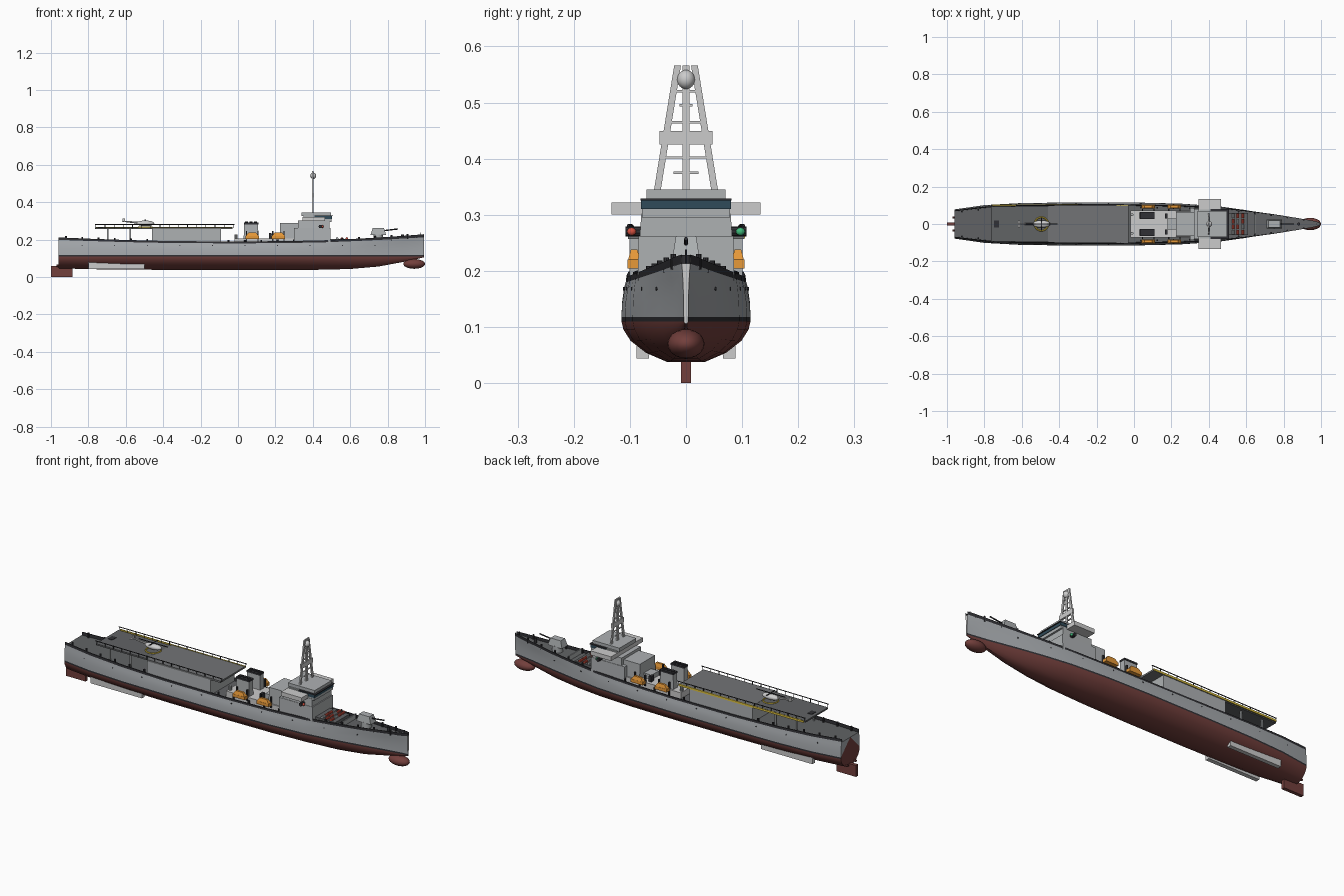
import bpy, bmesh, math
from mathutils import Vector

if "Cube" in bpy.data.objects:
    bpy.data.objects.remove(bpy.data.objects["Cube"])

def mat(name, r, g, b):
    m = bpy.data.materials.new(name)
    m.diffuse_color = (r, g, b, 1)
    m.use_nodes = True
    m.node_tree.nodes["Principled BSDF"].inputs["Base Color"].default_value = m.diffuse_color
    return m

GREY = mat("hull_grey", .38, .40, .42)
LIGHT = mat("light_grey", .58, .60, .60)
MID = mat("house_grey", .42, .44, .45)
DECK = mat("deck_grey", .12, .125, .13)
ROOF = mat("roof_grey", .17, .175, .18)
BLACK = mat("black", .03, .03, .035)
RED = mat("antifouling", .17, .05, .045)
ORANGE = mat("orange", .8, .32, .04)
YELLOW = mat("yellow", .75, .55, .05)
GLASS = mat("glass", .03, .07, .10)
SIGNAL = mat("signal_red", .65, .08, .05)
GREEN = mat("signal_green", .05, .5, .2)

def finish(name, bm, mats, smooth=False):
    bmesh.ops.recalc_face_normals(bm, faces=bm.faces)
    me = bpy.data.meshes.new(name)
    bm.to_mesh(me)
    bm.free()
    for m in mats:
        me.materials.append(m)
    ob = bpy.data.objects.new(name, me)
    bpy.context.collection.objects.link(ob)
    if smooth:
        bpy.ops.object.select_all(action='DESELECT')
        ob.select_set(True)
        bpy.context.view_layer.objects.active = ob
        bpy.ops.object.shade_smooth_by_angle(angle=math.radians(35))
    return ob

def box(name, x0, x1, y0, y1, z0, z1, m, top=1.0, slant=0.0):
    """Box by extents; top scales the upper face in y, slant pulls its front edge aft."""
    bm = bmesh.new()
    bmesh.ops.create_cube(bm, size=1)
    cy = (y0 + y1) / 2
    for v in bm.verts:
        up, fwd = v.co.z > 0, v.co.x > 0
        v.co = Vector((x1 if fwd else x0, y1 if v.co.y > 0 else y0, z1 if up else z0))
        if up:
            v.co.y = cy + (v.co.y - cy) * top
            v.co.x -= slant if fwd else -slant
    return finish(name, bm, [m])

def pair(name, x0, x1, y0, y1, z0, z1, m, **k):
    for s, side in ((1, "left"), (-1, "right")):
        a, b = sorted((s * y0, s * y1))
        box(f"{name}_{side}", x0, x1, a, b, z0, z1, m, **k)

def rod(name, a, b, r, m, seg=8, r2=None):
    a, b = Vector(a), Vector(b)
    bm = bmesh.new()
    bmesh.ops.create_cone(bm, cap_ends=True, segments=seg, radius1=r, radius2=r if r2 is None else r2, depth=(b - a).length)
    bm.transform((b - a).to_track_quat('Z', 'Y').to_matrix().to_4x4())
    bmesh.ops.translate(bm, verts=bm.verts, vec=(a + b) / 2)
    return finish(name, bm, [m], True)

def ball(name, c, s, m):
    bm = bmesh.new()
    bmesh.ops.create_uvsphere(bm, u_segments=20, v_segments=12, radius=1)
    bmesh.ops.scale(bm, verts=bm.verts, vec=s)
    bmesh.ops.translate(bm, verts=bm.verts, vec=c)
    return finish(name, bm, [m], True)

# Hull stations: x, deck half width, waterline half width, keel z, sheer z
ST = [(-.96, .072, .078, .047, .212), (-.8, .092, .101, .042, .205), (-.6, .103, .112, .040, .198),
      (-.35, .106, .115, .038, .192), (0, .104, .115, .038, .190), (.25, .099, .109, .038, .192),
      (.45, .089, .095, .039, .196), (.6, .072, .074, .043, .203), (.75, .052, .047, .056, .211),
      (.88, .031, .021, .080, .220), (.96, .017, .008, .097, .226), (.995, .008, .004, .106, .229)]

def station(x):
    for a, b in zip(ST, ST[1:]):
        if x <= b[0]:
            t = (x - a[0]) / (b[0] - a[0])
            return [p + (q - p) * t for p, q in zip(a, b)]
    return list(ST[-1])

def section(s):
    x, d, w, k, h = s
    pts = [(0, k)]
    pts += [(w * f, k + (.110 - k) * g) for f, g in ((.3, .0), (.62, .22), (.86, .52), (.97, .8), (1, 1))]
    pts += [(w * 1.0, .118)]
    pts += [(w + (d - w) * f, .118 + (h - .118) * g) for f, g in ((.12, .35), (.5, .68), (.88, .86), (1, 1))]
    pts += [(d * .95, h), (d * .94, h - .016), (0, h - .016)]
    return [(x, y, z) for y, z in pts]

ROW = [2, 2, 2, 2, 2, 1, 0, 0, 0, 1, 1, 1, 3]
bm = bmesh.new()
grids = []
for sgn in (1, -1):
    rows = [[bm.verts.new((x, sgn * y, z)) for x, y, z in section(s)] for s in ST]
    for a, b in zip(rows, rows[1:]):
        for j in range(len(ROW)):
            bm.faces.new((a[j], a[j + 1], b[j + 1], b[j])).material_index = ROW[j]
    grids.append(rows)
    for r, lo in ((rows[0], 2), (rows[-1], 4)):   # transom and stem caps
        bm.faces.new(r[:7] + [r[-1]]).material_index = lo
        bm.faces.new(r[6:]).material_index = 0 if lo == 2 else 4
bmesh.ops.remove_doubles(bm, verts=bm.verts, dist=1e-5)
finish("hull", bm, [GREY, BLACK, RED, DECK, LIGHT], True)

# Underwater fittings
ball("bow_bulb", (.942, 0, .070), (.058, .033, .026), RED)
box("rudder", -1.0, -.885, -.009, .009, 0, .06, RED)
pair("stabiliser_fin", -.8, -.5, .066, .088, .044, .084, LIGHT)
for s in (1, -1):
    rod("propeller_shaft", (-.97, s * .035, .06), (-.75, s * .035, .065), .006, RED)

# Hangar and flight deck
box("hangar", -.46, -.09, -.101, .101, .175, .258, MID)
box("flight_deck_aft", -.765, -.46, -.094, .094, .257, .265, DECK)
box("hangar_roof", -.46, -.03, -.103, .103, .257, .266, ROOF)
box("deck_edge_line", -.76, -.03, .100, .105, .258, .268, YELLOW)
for s in (1, -1):
    rod("deck_rail", (-.765, s * .097, .281), (-.02, s * .103, .281), .0025, BLACK, 6)
    for i in range(16):
        x = -.76 + i * .049
        y = s * (.094 if x < -.46 else .1)
        rod("rail_post", (x, y, .262), (x, y, .281), .0016, BLACK, 5)
box("deck_hatch", -.748, -.722, -.018, .018, .263, .267, BLACK)
for x in (-.7, -.58):
    pair("deck_support", x, x + .008, .07, .078, .18, .258, MID)

# Landing ring
bpy.ops.mesh.primitive_torus_add(location=(-.495, 0, .266), major_radius=.036, minor_radius=.004, major_segments=32, minor_segments=6)
bpy.context.object.name = "landing_ring"
bpy.context.object.data.materials.append(YELLOW)

# Helicopter
ball("helicopter_body", (-.495, 0, .287), (.048, .020, .015), LIGHT)
rod("helicopter_tail", (-.53, 0, .29), (-.612, 0, .298), .006, LIGHT, 8, .003)
box("helicopter_fin", -.618, -.605, -.003, .003, .294, .312, LIGHT)
box("helicopter_tailplane", -.62, -.61, -.02, .02, .297, .300, LIGHT)
rod("rotor_hub", (-.495, 0, .298), (-.495, 0, .307), .004, BLACK)
box("rotor_blade_long", -.58, -.41, -.003, .003, .304, .306, BLACK)
box("rotor_blade_cross", -.498, -.492, -.035, .035, .304, .306, BLACK)

# Midship deckhouse and funnels
box("midship_house", -.02, .32, -.072, .072, .17, .206, LIGHT)
pair("funnel", .03, .11, .028, .062, .2, .286, MID, top=.9, slant=.003)
pair("funnel_cap", .031, .109, .027, .063, .282, .291, BLACK)
for s in (1, -1):
    for i in range(3):
        x = .046 + i * .024
        rod("exhaust_pipe", (x, s * .045, .288), (x, s * .045, .297), .009, BLACK, 10)
    rod("vent", (-.01, s * .05, .2), (-.01, s * .05, .228), .008, MID, 10)
pair("deck_crane", .165, .18, .03, .055, .2, .235, BLACK)
box("aft_locker", .18, .23, -.03, .03, .2, .23, MID)

# Lifeboats with davits
for x in (.04, .18):
    pair("lifeboat", x, x + .072, .082, .104, .204, .220, ORANGE)
    pair("lifeboat_cover", x + .002, x + .07, .082, .103, .22, .238, ORANGE, top=.55, slant=.014)
    for dx in (.006, .066):
        pair("davit", x + dx - .003, x + dx + .003, .070, .079, .19, .246, BLACK)

# Superstructure and bridge
box("aft_house", .225, .33, -.066, .066, .19, .288, MID, top=.96)
box("main_house", .30, .495, -.086, .086, .18, .262, MID, top=.98)
box("upper_house", .32, .49, -.083, .083, .25, .302, MID, top=.96)
box("bridge_wings", .345, .465, -.133, .133, .30, .322, LIGHT)
box("bridge", .35, .50, -.078, .078, .295, .328, MID)
box("bridge_windows", .41, .503, -.080, .080, .310, .325, GLASS)
box("bridge_roof", .34, .497, -.070, .070, .325, .345, MID)
box("visor", .41, .508, -.081, .081, .325, .329, BLACK)
for s, m in ((1, GREEN), (-1, SIGNAL)):
    rod("light_bracket", (.44, s * .08, .27), (.44, s * .108, .27), .009, BLACK, 10)
    ball("side_light", (.452, s * .097, .270), (.006, .008, .007), m)

# Mast: thin tapering frame with cross bars
for y0, y1 in ((-.051, -.015), (0, 0), (.051, .015)):
    leg = box("mast_leg", .3965, .4035, y0 - .006, y0 + .006, .344, .566, LIGHT)
    for v in leg.data.vertices:
        if v.co.z > .5:
            v.co.y += y1 - y0
for z, w in ((.375, .022), (.402, .040), (.465, .030), (.495, .012), (.52, .02)):
    box("mast_bar", .397, .403, -w, w, z - .002, z + .002, LIGHT)
box("mast_platform", .395, .405, -.047, .047, .425, .449, LIGHT)
ball("radar_dome", (.402, 0, .541), (.016, .016, .017), LIGHT)

# Foredeck: raft racks, gun, breakwater, capstan
box("raft_base", .495, .61, -.06, .06, .18, .202, DECK)
for i in range(3):
    for j in range(4):
        x, y = .53 + i * .026, -.045 + j * .03
        rod("life_raft", (x, y - .012, .206), (x, y + .012, .206), .007, SIGNAL if (i + j) % 3 else MID, 10)
rod("gun_base", (.75, 0, .19), (.75, 0, .228), .026, MID, 20)
box("gun_turret", .708, .792, -.024, .024, .225, .262, MID, top=.75, slant=.012)
rod("gun_barrel", (.78, 0, .248), (.855, 0, .257), .0035, BLACK)
box("breakwater", .645, .651, -.05, .05, .19, .215, MID)
rod("capstan", (.88, 0, .2), (.88, 0, .228), .008, BLACK, 12)
rod("jackstaff", (.975, 0, .21), (.975, 0, .238), .002, BLACK)

# Bollards along both deck edges, and portholes in the hull sides
for i in range(22):
    x = -.92 + i * .087
    _, d, w, k, h = station(x)
    for s in (1, -1):
        rod("bollard", (x, s * d * .86, h - .02), (x, s * d * .86, h + .008), .005, BLACK, 8)
        if i % 2 and x < .9:
            y = w + (d - w) * .5
            rod("porthole", (x, s * (y - .004), .168), (x, s * (y + .002), .168), .003, BLACK, 8)
